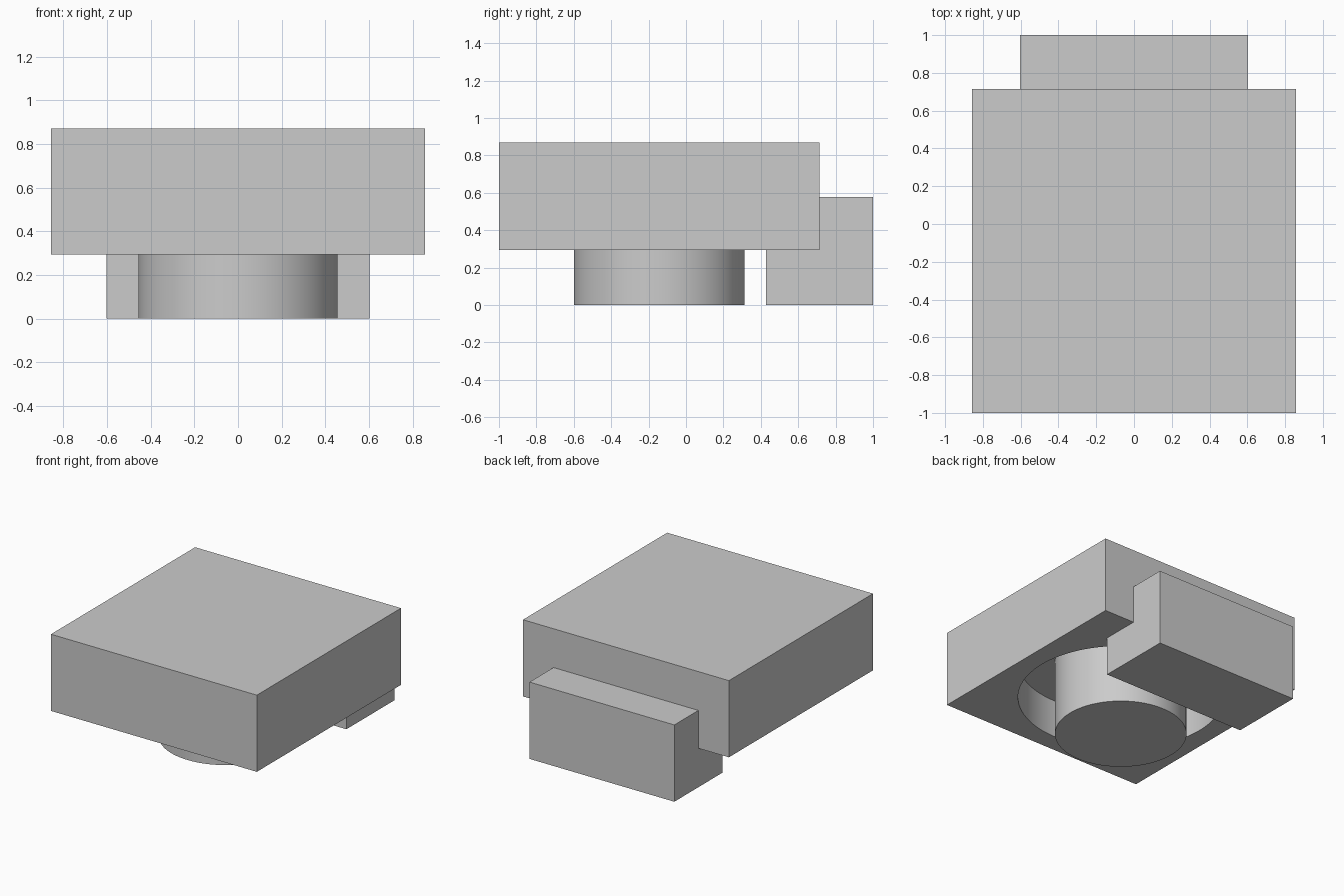
import bpy
import math

cube = bpy.data.objects.get("Cube")
if cube:
    bpy.data.objects.remove(cube, do_unlink=True)

GREY = (0.6, 0.6, 0.6, 1.0)
grey = bpy.data.materials.new("plain grey")
grey.use_nodes = True
grey.diffuse_color = GREY
grey.node_tree.nodes["Principled BSDF"].inputs["Base Color"].default_value = GREY

BASE = 0.293      # underside of the slab
TOP = 0.87
RECESS = 0.286    # depth of the round pocket
AXIS_Y = -0.143   # shared centre of slab, pocket and peg


def finish(name):
    obj = bpy.context.object
    obj.name = name
    obj.data.materials.append(grey)
    return obj


def box(name, x, y, z):
    """Box spanning the given (low, high) ranges."""
    spans = (x, y, z)
    bpy.ops.mesh.primitive_cube_add(size=1, location=[(a + b) / 2 for a, b in spans])
    bpy.context.object.scale = [b - a for a, b in spans]
    bpy.ops.object.transform_apply(location=False, rotation=False, scale=True)
    return finish(name)


def cylinder(name, radius, z):
    bpy.ops.mesh.primitive_cylinder_add(
        vertices=96, radius=radius, depth=z[1] - z[0],
        location=(0, AXIS_Y, (z[0] + z[1]) / 2))
    return finish(name)


def smooth(obj):
    bpy.ops.object.select_all(action="DESELECT")
    obj.select_set(True)
    bpy.context.view_layer.objects.active = obj
    bpy.ops.object.shade_smooth_by_angle(angle=math.radians(30))


# Slab with a round pocket in its underside
slab = box("slab", (-0.857, 0.857), (-1, 0.714), (BASE, TOP))
cutter = cylinder("pocket_cutter", 0.714, (BASE - 0.1, BASE + RECESS))
pocket = slab.modifiers.new("pocket", "BOOLEAN")
pocket.operation = "DIFFERENCE"
pocket.solver = "EXACT"
pocket.object = cutter
bpy.context.view_layer.objects.active = slab
bpy.ops.object.modifier_apply(modifier=pocket.name)
bpy.data.objects.remove(cutter, do_unlink=True)
smooth(slab)

# Peg hanging from the pocket ceiling
smooth(cylinder("peg", 0.457, (0, BASE + RECESS + 0.02)))

# Block at the back, reaching under the slab
box("back_block", (-0.603, 0.603), (0.428, 1), (0, 0.578))
